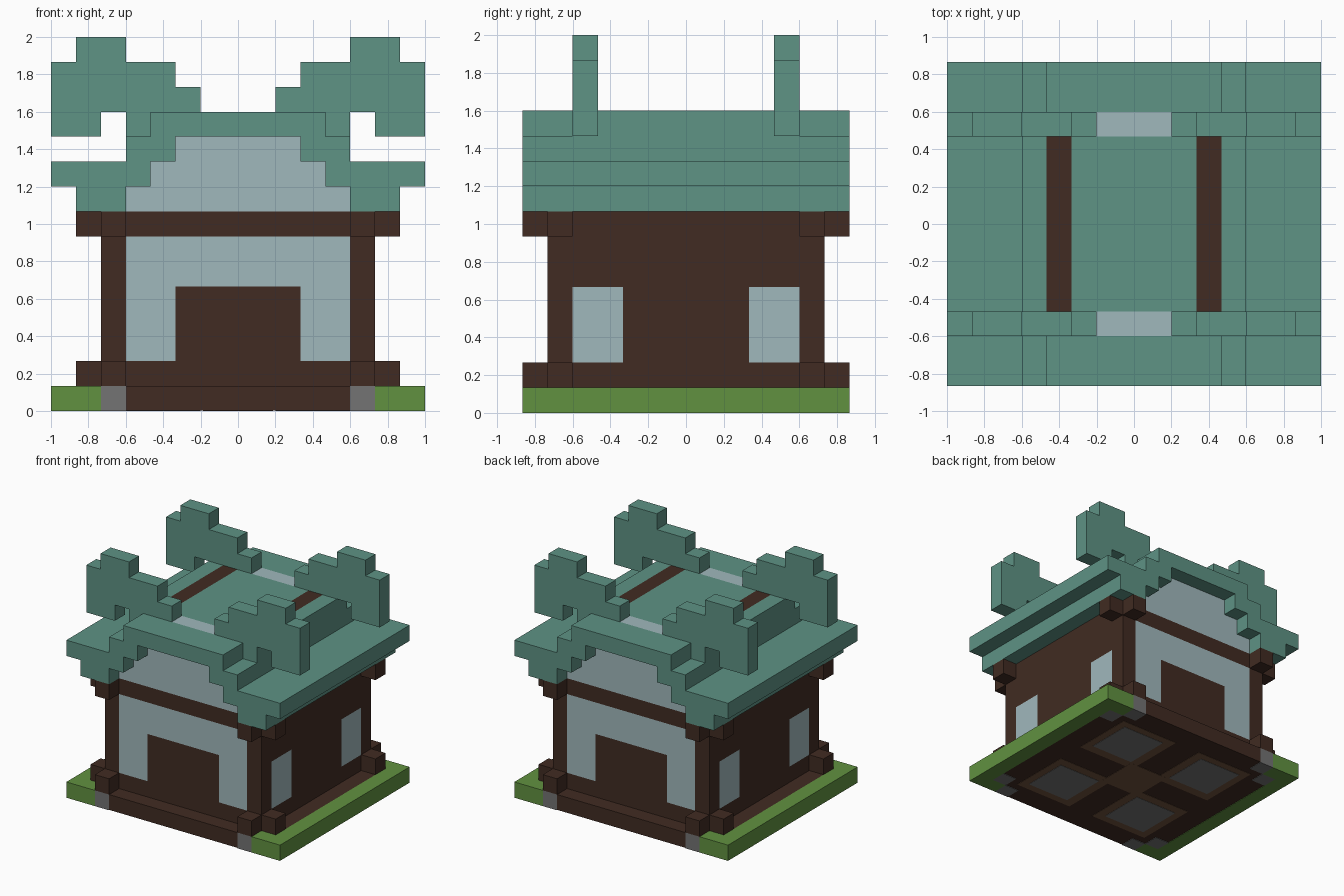
import bpy
import bmesh
from mathutils import Matrix, Vector

old = bpy.data.objects.get("Cube")
if old:
    bpy.data.objects.remove(old, do_unlink=True)

U = 2 / 15  # size of one block


def linear(c):
    c /= 255
    return c / 12.92 if c < 0.04045 else ((c + 0.055) / 1.055) ** 2.4


def material(name, *rgb):
    mat = bpy.data.materials.new(name)
    mat.use_nodes = True
    colour = (*[linear(c) for c in rgb], 1)
    mat.diffuse_color = colour
    node = next(n for n in mat.node_tree.nodes if n.type == 'BSDF_PRINCIPLED')
    node.inputs["Base Color"].default_value = colour
    node.inputs["Roughness"].default_value = 0.9
    return mat


TEAL = material("teal roof", 94, 147, 133)
PALE = material("pale plaster", 160, 184, 188)
WOOD = material("dark wood", 65, 43, 34)
PLANK = material("light plank", 112, 82, 60)
GRASS = material("grass green", 97, 145, 64)
STONE = material("stone grey", 115, 115, 115)


def part(name, mat, boxes, mx=False, my=False):
    """Boxes are (x0, x1, y0, y1, z0, z1) in blocks, repeated across the mirror planes."""
    bm = bmesh.new()
    for x0, x1, y0, y1, z0, z1 in boxes:
        size = Vector((x1 - x0, y1 - y0, z1 - z0)) * U
        for sx in ((1, -1) if mx else (1,)):
            for sy in ((1, -1) if my else (1,)):
                mid = Vector((sx * (x0 + x1), sy * (y0 + y1), z0 + z1)) * U / 2
                bmesh.ops.create_cube(bm, size=1, matrix=Matrix.Translation(mid)
                                      @ Matrix.Diagonal((*size, 1)))
    mesh = bpy.data.meshes.new(name)
    bm.to_mesh(mesh)
    bm.free()
    mesh.materials.append(mat)
    obj = bpy.data.objects.new(name, mesh)
    bpy.context.collection.objects.link(obj)
    return obj


# Ground slab: grass borders, stone footings, wooden floor
part("grass_border", GRASS, [(6.5, 7.5, -6.5, 6.5, 0, 1)], mx=True)
part("grass_corners", GRASS, [(5.5, 6.5, 5.5, 6.5, 0, 1)], mx=True, my=True)
part("stone_footings", STONE, [(4.5, 5.5, 5.5, 6.5, 0, 1),
                               (5.5, 6.5, 4.5, 5.5, 0, 1)], mx=True, my=True)
part("floor", WOOD, [(-4.5, 4.5, -6.5, 6.5, 0.03, 1)])
part("floor_sides", WOOD, [(4.5, 6.5, -4.5, 4.5, 0.03, 1)], mx=True)
part("floor_corners", WOOD, [(4.5, 5.5, 4.5, 5.5, 0.03, 1)], mx=True, my=True)

# Inlays on the underside of the floor
part("underside_planks", PLANK, [(0.9, 5, 0.9, 5, 0.015, 0.05)], mx=True, my=True)
part("underside_stones", STONE, [(1.5, 4.5, 1.5, 4.5, 0, 0.05)], mx=True, my=True)
part("underside_centre", PLANK, [(-1.4, 1.4, -1.4, 1.4, 0.01, 0.05)])

# Corner posts with projecting beam ends at foot and head
part("corner_posts", WOOD, [(4.5, 5.5, 4.5, 5.5, 1, 8)], mx=True, my=True)
part("beam_ends", WOOD, [b for z in (1, 7) for b in
                         ((5.5, 6.5, 4.5, 5.5, z, z + 1),
                          (4.5, 5.5, 5.5, 6.5, z, z + 1))], mx=True, my=True)

# Front and back walls
part("end_beams", WOOD, [(-4.5, 4.5, 4.5, 5.5, 1, 2),
                         (-4.5, 4.5, 4.5, 5.5, 7, 8)], my=True)
part("doors", WOOD, [(-2.5, 2.5, 4.5, 5.5, 2, 5)], my=True)
part("end_wall_sides", PALE, [(2.5, 4.5, 4.5, 5.5, 2, 5)], mx=True, my=True)
part("end_wall_tops", PALE, [(-4.5, 4.5, 4.5, 5.5, 5, 7)], my=True)
part("gables", PALE, [(-w, w, 4.5, 5.5, z, z + 1)
                      for w, z in ((4.5, 8), (3.5, 9), (2.5, 10))], my=True)

# Side walls with windows
part("side_walls", WOOD, [(4.5, 5.5, -4.5, 4.5, 1, 2),
                          (4.5, 5.5, -4.5, 4.5, 5, 8),
                          (4.5, 5.5, -2.5, 2.5, 2, 5)], mx=True)
part("windows", PALE, [(4.5, 5.5, 2.5, 4.5, 2, 5)], mx=True, my=True)

# Stepped roof
part("roof_steps", TEAL, [(a, b, -6.5, 6.5, z, z + 1) for a, b, z in
                          ((4.5, 6.5, 8), (3.5, 7.5, 9), (2.5, 4.5, 10))], mx=True)
part("roof_shoulders", TEAL, [(3.5, 4.5, -3.5, 3.5, 11, 12)], mx=True)
part("roof_top", TEAL, [(-2.5, 2.5, -3.5, 3.5, 11, 12)])
part("roof_ends", TEAL, [(-3.5, 3.5, 4.5, 6.5, 11, 12)], my=True)
part("roof_wood_strips", WOOD, [(2.5, 3.5, -3.5, 3.5, 11, 12)], mx=True)
part("roof_pale_strips", PALE, [(-1.5, 1.5, 3.5, 4.5, 11, 12)], my=True)

# Curled roof horns
part("roof_horns", TEAL, [(a, b, 3.5, 4.5, z, z + 1) for a, b, z in
                          ((1.5, 4.5, 11), (5.5, 7.5, 11), (1.5, 7.5, 12),
                           (2.5, 7.5, 13), (4.5, 6.5, 14))], mx=True, my=True)
